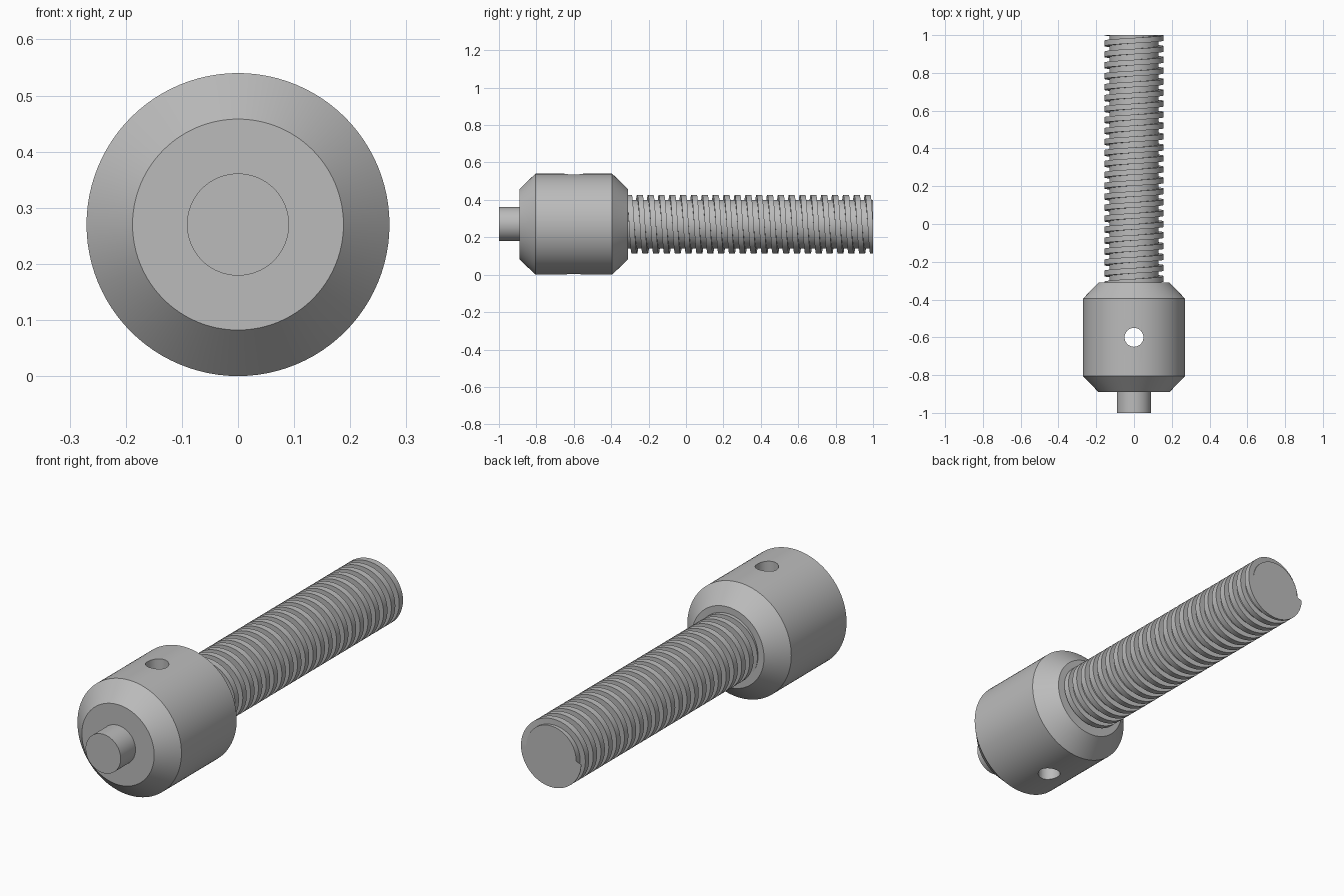
import bpy, bmesh
from math import sin, cos, pi

old = bpy.data.objects.get("Cube")
if old:
    bpy.data.objects.remove(old, do_unlink=True)

AXIS_Z = 0.27      # height of the long axis
SIDES = 96

steel = bpy.data.materials.new("grey_steel")
steel.use_nodes = True
colour = (0.5, 0.5, 0.5, 1)
steel.diffuse_color = colour
steel.node_tree.nodes["Principled BSDF"].inputs["Base Color"].default_value = colour


def place(bm, r, y, a):
    """Vertex at radius r and angle a around the long axis."""
    return bm.verts.new((-r * cos(a), y, AXIS_Z + r * sin(a)))


def finish(name, bm):
    bmesh.ops.remove_doubles(bm, verts=bm.verts[:], dist=1e-5)
    bmesh.ops.recalc_face_normals(bm, faces=bm.faces[:])
    mesh = bpy.data.meshes.new(name)
    bm.to_mesh(mesh)
    bm.free()
    mesh.materials.append(steel)
    obj = bpy.data.objects.new(name, mesh)
    bpy.context.collection.objects.link(obj)
    return obj


def smooth(obj):
    bpy.ops.object.select_all(action='DESELECT')
    obj.select_set(True)
    bpy.context.view_layer.objects.active = obj
    bpy.ops.object.shade_smooth_by_angle(angle=0.5)


def skin(bm, columns):
    """Join neighbouring columns of vertices with quads."""
    for a, b in zip(columns, columns[1:]):
        for i in range(len(a) - 1):
            bm.faces.new((a[i], a[i + 1], b[i + 1], b[i]))
    # flat caps at both ends
    for end in (0, -1):
        bm.faces.new([c[end] for c in columns[:-1]])


def lathe(name, profile):
    bm = bmesh.new()
    skin(bm, [[place(bm, r, y, 2 * pi * j / SIDES) for r, y in profile]
              for j in range(SIDES + 1)])
    return finish(name, bm)


def threaded_shaft(name, start, end, root, crest, pitch):
    """Square right-handed thread, cut off flat at both ends."""
    turns = int((end - start) / pitch) + 2
    bm = bmesh.new()
    columns = []
    for j in range(SIDES + 1):
        a = 2 * pi * j / SIDES
        col = [place(bm, root, start, a)]
        for k in range(-turns, 1):
            low = end + pitch * (k + j / SIDES)
            high = low + pitch / 2
            r = crest if low < end - 1e-4 and high > start + 1e-4 else root
            low, high = (min(max(v, start), end) for v in (low, high))
            col += [place(bm, q, y, a) for q, y in
                    ((root, low), (r, low), (r, high), (root, high))]
        col.append(place(bm, root, end, a))
        columns.append(col)
    skin(bm, columns)
    return finish(name, bm)


# Chamfered head
head = lathe("head", [(0.188, -0.89), (0.27, -0.805), (0.27, -0.395), (0.188, -0.31)])

# Cross hole through the head
bpy.ops.mesh.primitive_cylinder_add(vertices=48, radius=0.05, depth=1,
                                    location=(0, -0.6, AXIS_Z))
drill = bpy.context.object
drill.name = "hole_cutter"
drill.hide_render = True
drill.data.materials.append(steel)
cut = head.modifiers.new("cross_hole", 'BOOLEAN')
cut.operation = 'DIFFERENCE'
cut.solver = 'EXACT'
cut.object = drill
bpy.context.view_layer.objects.active = head
bpy.ops.object.modifier_apply(modifier=cut.name)
bpy.data.objects.remove(drill, do_unlink=True)

# Front pin and rear thread, both seated inside the head
pin = lathe("front_pin", [(0.091, -1), (0.091, -0.87)])
shaft = threaded_shaft("threaded_shaft", -0.34, 1, 0.13, 0.157, 0.058)

for part in (head, pin, shaft):
    smooth(part)
